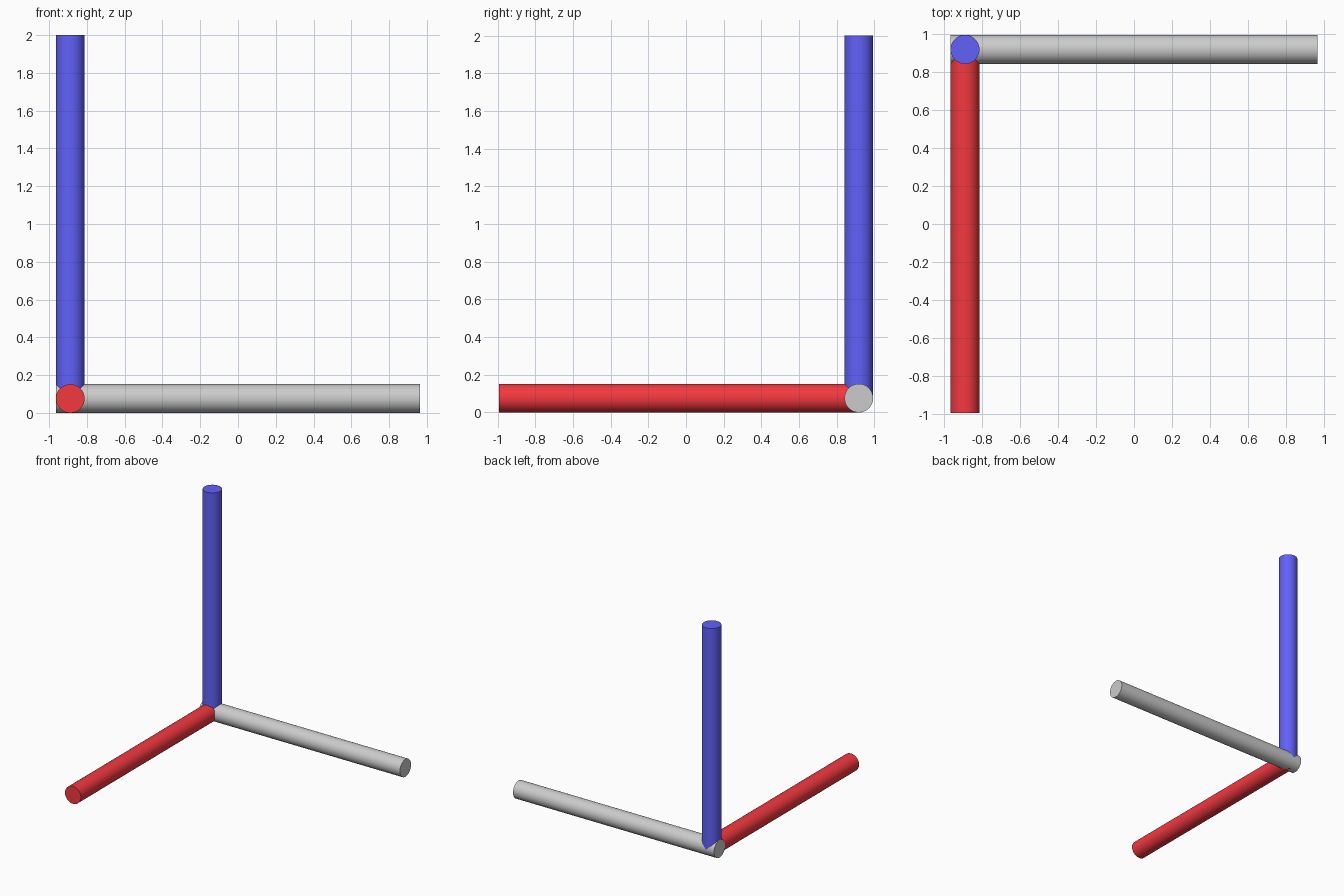
import bpy
from math import radians
from mathutils import Vector

if "Cube" in bpy.data.objects:
    bpy.data.objects.remove(bpy.data.objects["Cube"])

R = 0.076                      # rod radius
CX, CY, CZ = -0.888, 0.917, R  # point where the three rod axes meet


def paint(name, color):
    mat = bpy.data.materials.new(name)
    mat.diffuse_color = color
    mat.use_nodes = True
    mat.node_tree.nodes["Principled BSDF"].inputs["Base Color"].default_value = mat.diffuse_color
    return mat


def rod(name, start, end, rotation, mat=None):
    a, b = Vector(start), Vector(end)
    bpy.ops.mesh.primitive_cylinder_add(vertices=48, radius=R, depth=(b - a).length,
                                        location=(a + b) / 2, rotation=rotation)
    obj = bpy.context.object
    obj.name = name
    bpy.ops.object.shade_smooth_by_angle(angle=radians(30))
    if mat:
        obj.data.materials.append(mat)


# Grey rod running left to right, slightly past the corner
rod("grey_rod", (-0.964, CY, CZ), (0.964, CY, CZ), (0, radians(90), 0))
# Red rod running front to back
rod("red_rod", (CX, -0.993, CZ), (CX, 0.932, CZ), (radians(90), 0, 0),
    paint("red", (0.9, 0.04, 0.05, 1)))
# Blue upright rod
rod("blue_rod", (CX, CY, CZ), (CX, CY, 2.0), (0, 0, 0),
    paint("blue", (0.12, 0.12, 0.95, 1)))
